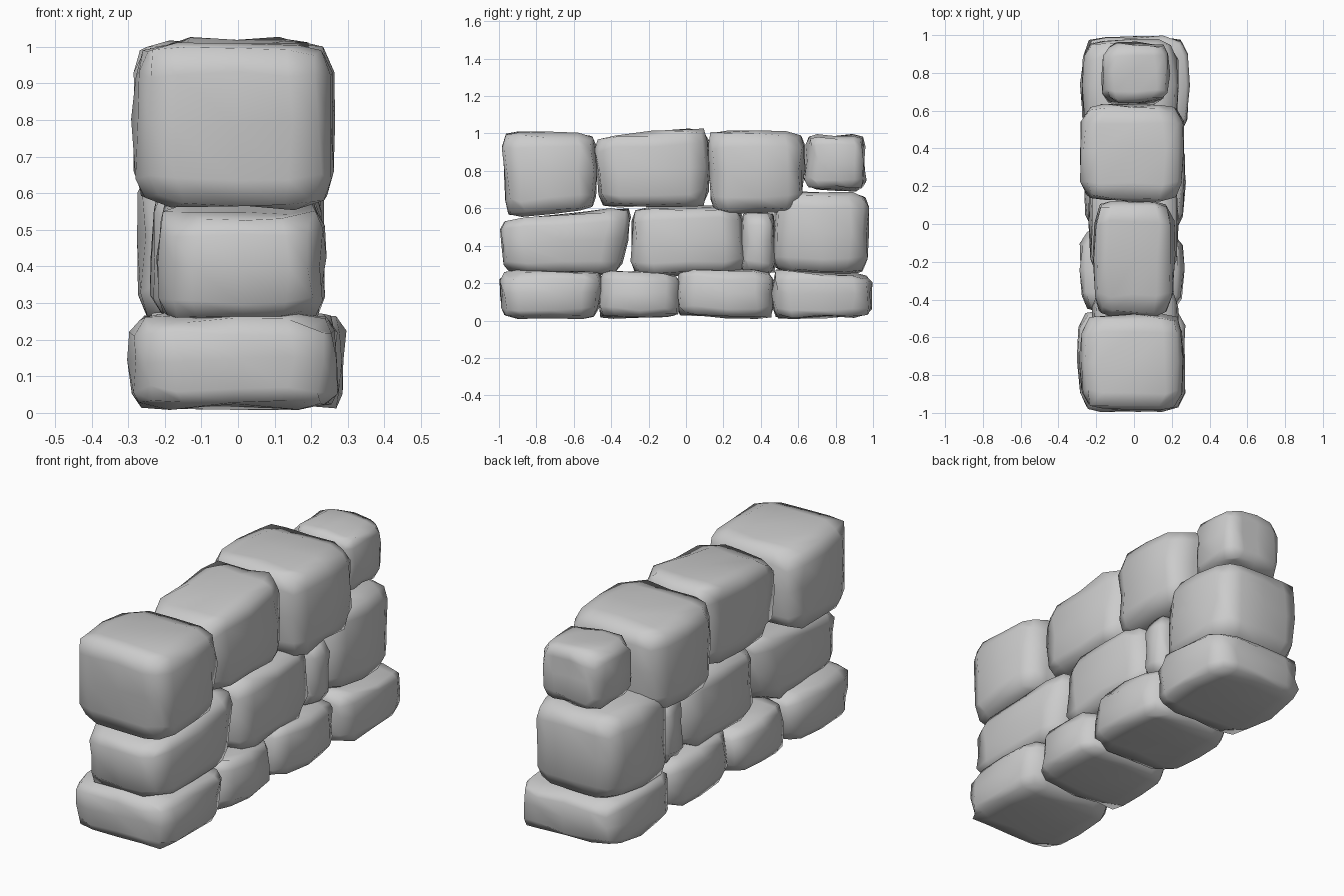
import bpy, bmesh, random
from mathutils import Vector

if "Cube" in bpy.data.objects:
    bpy.data.objects.remove(bpy.data.objects["Cube"])

random.seed(11)


def stone(name, corners, x0, x1, power=10, jitter=0.016):
    """Chipped block. corners = side outline (y, z): bottom near, bottom far, top far, top near."""
    bm = bmesh.new()
    bmesh.ops.create_cube(bm, size=2)
    bmesh.ops.subdivide_edges(bm, edges=bm.edges[:], cuts=3, use_grid_fill=True)
    a, b, c, d = [Vector(p) for p in corners]
    for v in bm.verts:
        # push the grid toward the edges, then round the cube
        p = Vector([k * 1.3 if abs(k) < 0.9 else k for k in v.co])
        outer = sum(abs(k) > 0.99 for k in v.co)
        p /= sum(abs(k) ** power for k in p) ** (1 / power)
        if outer == 3:
            p *= random.uniform(0.93, 1.01)
        # worn ends: narrower toward the joints, top and bottom
        p.x *= 1 - 0.14 * abs(p.y) ** 4 - 0.03 * abs(p.z) ** 4
        u, w = (p.y + 1) / 2, (p.z + 1) / 2
        q = (a * (1 - u) + b * u) * (1 - w) + (d * (1 - u) + c * u) * w
        j = [random.uniform(-jitter, jitter * 0.3) * (1 if k > 0 else -1) for k in p]
        v.co = ((x0 + x1) / 2 + p.x * (x1 - x0) / 2 + j[0], q.x + j[1], q.y + j[2])
    mesh = bpy.data.meshes.new(name)
    bm.to_mesh(mesh)
    bm.free()
    for f in mesh.polygons:
        f.use_smooth = True
    ob = bpy.data.objects.new(name, mesh)
    bpy.context.collection.objects.link(ob)
    return ob


# Bottom course
stone("base_stone_front", [(-0.99, 0.01), (-0.465, 0.01), (-0.44, 0.275), (-0.995, 0.265)], -0.30, 0.28)
stone("base_stone_mid_front", [(-0.475, 0.01), (-0.03, 0.02), (-0.03, 0.25), (-0.46, 0.275)], -0.29, 0.265)
stone("base_stone_mid_back", [(-0.05, 0.02), (0.47, 0.01), (0.47, 0.27), (-0.04, 0.285)], -0.265, 0.275)
stone("base_stone_back", [(0.46, 0.005), (0.995, 0.02), (0.995, 0.25), (0.46, 0.28)], -0.285, 0.30)

# Middle course
stone("middle_stone_front", [(-0.975, 0.245), (-0.355, 0.24), (-0.27, 0.615), (-1.0, 0.545)], -0.225, 0.24)
stone("middle_stone_centre", [(-0.295, 0.235), (0.315, 0.25), (0.305, 0.615), (-0.295, 0.605)], -0.24, 0.24)
stone("middle_stone_filler", [(0.29, 0.25), (0.48, 0.25), (0.48, 0.58), (0.30, 0.58)], -0.22, 0.22)
stone("middle_stone_back", [(0.455, 0.25), (0.97, 0.24), (0.98, 0.685), (0.48, 0.70)], -0.275, 0.24, 8)

# Top course
stone("top_stone_front", [(-0.965, 0.55), (-0.475, 0.59), (-0.48, 1.0), (-0.99, 1.015)], -0.29, 0.272)
stone("top_stone_mid_front", [(-0.46, 0.60), (0.12, 0.60), (0.125, 1.04), (-0.495, 0.985)], -0.22, 0.215)
stone("top_stone_mid_back", [(0.13, 0.567), (0.63, 0.587), (0.635, 1.01), (0.115, 1.02)], -0.293, 0.27)
stone("top_stone_back", [(0.625, 0.70), (0.965, 0.69), (0.96, 0.995), (0.645, 0.995)], -0.175, 0.188, 7)
